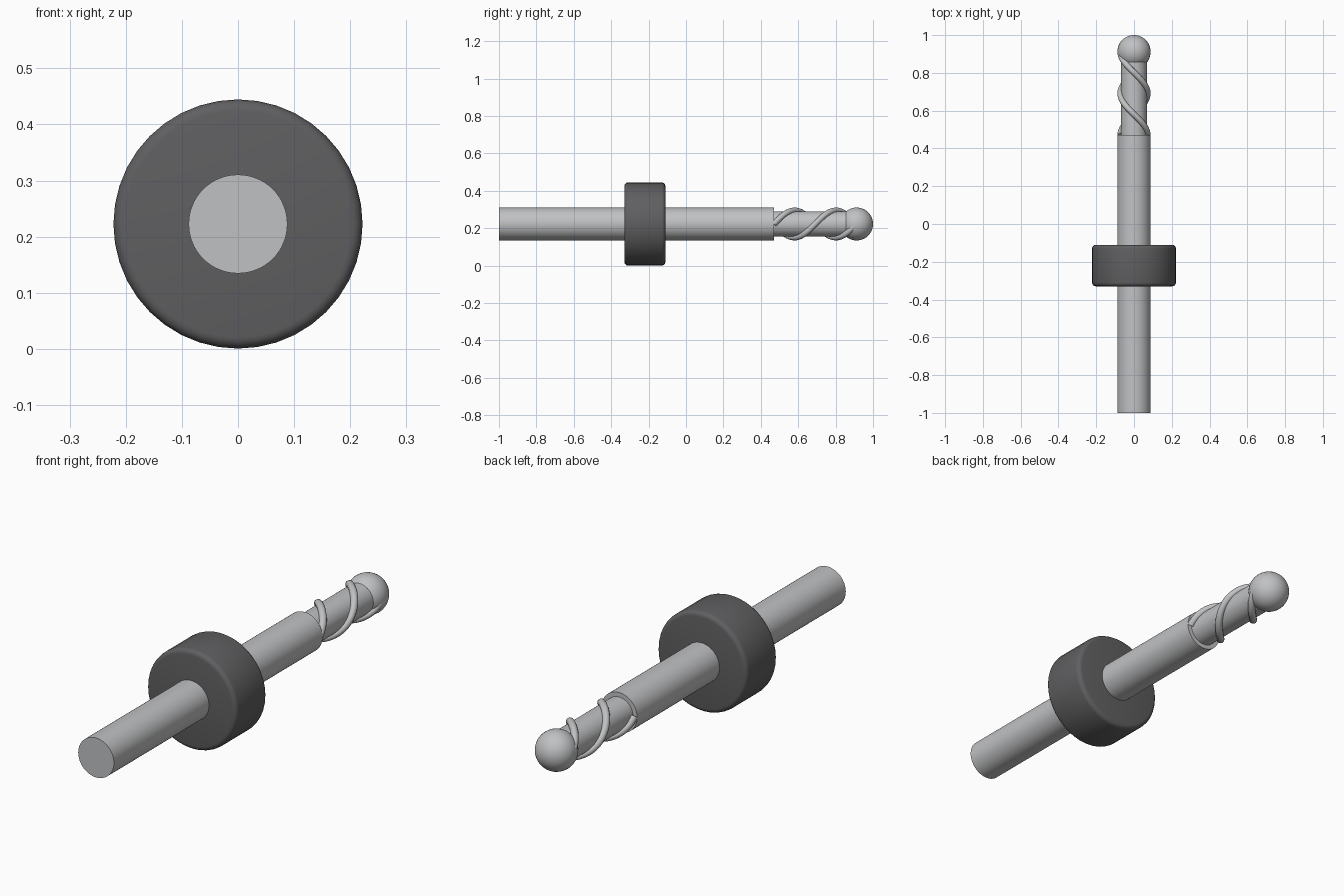
import bpy, math
from mathutils import Vector

cube = bpy.data.objects.get("Cube")
if cube:
    bpy.data.objects.remove(cube, do_unlink=True)

AXIS_Z = 0.2225      # height of the tool axis
SHANK_R = 0.088
NECK_Y, TIP_Y = 0.47, 0.912


def material(name, rgb, metallic=0.0):
    mat = bpy.data.materials.new(name)
    mat.use_nodes = True
    mat.diffuse_color = (*rgb, 1)
    mat.node_tree.nodes["Principled BSDF"].inputs["Base Color"].default_value = (*rgb, 1)
    return mat


steel = material("light steel", (0.53, 0.535, 0.545))
plastic = material("dark grey plastic", (0.115, 0.115, 0.12))


def finish(obj, name, mat):
    obj.name = name
    obj.data.materials.append(mat)
    bpy.ops.object.select_all(action='DESELECT')
    obj.select_set(True)
    bpy.context.view_layer.objects.active = obj
    bpy.ops.object.shade_smooth_by_angle(angle=math.radians(40))
    return obj


def rod(name, radius, y0, y1, sides, mat, bevel=0.0):
    """Cylinder lying along y, with optionally rounded rims."""
    bpy.ops.mesh.primitive_cylinder_add(
        vertices=sides, radius=radius, depth=y1 - y0,
        location=(0, (y0 + y1) / 2, AXIS_Z), rotation=(math.pi / 2, 0, 0))
    obj = bpy.context.object
    if bevel:
        mod = obj.modifiers.new("rounded rims", 'BEVEL')
        mod.width = bevel
        mod.segments = 4
        mod.limit_method = 'ANGLE'
        mod.angle_limit = math.radians(60)
        bpy.ops.object.modifier_apply(modifier=mod.name)
    return finish(obj, name, mat)


# Shank, thinner fluted core and depth collar
rod("shank", SHANK_R, -1.0, NECK_Y, 64, steel)
rod("cutter_core", 0.068, NECK_Y - 0.01, TIP_Y, 64, steel)
rod("depth_collar", 0.222, -0.33, -0.11, 40, plastic, bevel=0.02)

# Ball nose
bpy.ops.mesh.primitive_uv_sphere_add(
    segments=48, ring_count=24, radius=SHANK_R,
    location=(0, TIP_Y, AXIS_Z), rotation=(math.pi / 2, 0, 0))
finish(bpy.context.object, "ball_nose", steel)


# Two spiral cutting edges, each one full turn
def spiral_edge(name, phase, radius=0.072, tube=0.016, steps=64):
    curve = bpy.data.curves.new(name, 'CURVE')
    curve.dimensions = '3D'
    curve.bevel_depth = tube
    curve.bevel_resolution = 4
    curve.use_fill_caps = True
    spline = curve.splines.new('POLY')
    spline.points.add(steps)
    for i, point in enumerate(spline.points):
        t = i / steps
        a = phase + t * math.tau
        point.co = (radius * math.cos(a), NECK_Y + t * (TIP_Y - NECK_Y),
                    AXIS_Z + radius * math.sin(a), 1)
    obj = bpy.data.objects.new(name, curve)
    bpy.context.collection.objects.link(obj)
    bpy.ops.object.select_all(action='DESELECT')
    obj.select_set(True)
    bpy.context.view_layer.objects.active = obj
    bpy.ops.object.convert(target='MESH')
    finish(bpy.context.object, name, steel)


for side, phase in (("left", 0.0), ("right", math.pi)):
    spiral_edge(side + "_spiral_edge", phase)
